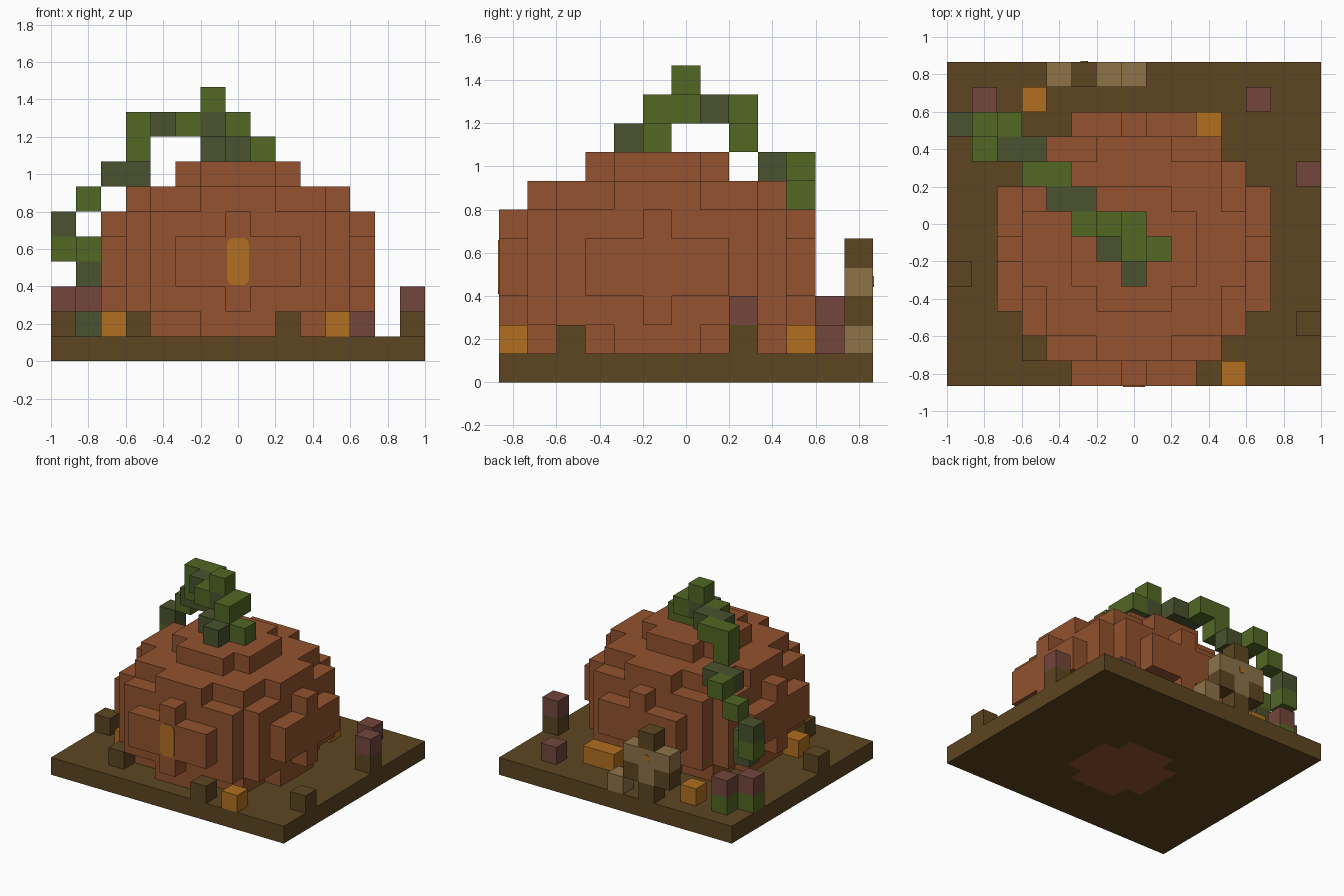
import bpy, bmesh, math
from mathutils import Vector

cube = bpy.data.objects.get("Cube")
if cube:
    bpy.data.objects.remove(cube, do_unlink=True)

U = 2 / 15                      # edge of one block
NX, NY = 15, 13                 # blocks across and deep


def material(name, r, g, b):
    def lin(c):
        c /= 255
        return c / 12.92 if c <= 0.04045 else ((c + 0.055) / 1.055) ** 2.4
    col = (lin(r), lin(g), lin(b), 1)
    m = bpy.data.materials.new(name)
    m.use_nodes = True
    m.diffuse_color = col
    m.node_tree.nodes["Principled BSDF"].inputs["Base Color"].default_value = col
    return m


soil = material("soil brown", 93, 70, 33)
orange = material("pumpkin orange", 147, 82, 46)
amber = material("amber", 177, 111, 33)
maroon = material("maroon", 115, 70, 60)
tan = material("straw tan", 141, 114, 73)
leaf = material("leaf green", 82, 103, 36)
moss = material("moss green", 74, 82, 46)


def finish(name, bm, mat):
    bmesh.ops.remove_doubles(bm, verts=bm.verts, dist=1e-5)
    mesh = bpy.data.meshes.new(name)
    bm.to_mesh(mesh)
    bm.free()
    mesh.materials.append(mat)
    obj = bpy.data.objects.new(name, mesh)
    bpy.context.collection.objects.link(obj)
    return obj


def blocks(name, cells, mat):
    """Join unit blocks into one shell, leaving out faces between neighbours."""
    cells = set(cells)
    bm = bmesh.new()
    for c in cells:
        centre = Vector((c[0] - NX / 2 + .5, c[1] - NY / 2 + .5, c[2] + .5))
        for axis in range(3):
            for s in (-1, 1):
                n = Vector((0, 0, 0))
                n[axis] = s
                if tuple(int(a + b) for a, b in zip(c, n)) in cells:
                    continue
                u = Vector((0, 0, 0))
                u[(axis + 1) % 3] = 1
                v = n.cross(u)
                ring = [u + v, v - u, -u - v, u - v]
                bm.faces.new([bm.verts.new((centre + (n + p) / 2) * U) for p in ring])
    return finish(name, bm, mat)


def plate(name, x, y, z, w, h, r, facing, mat):
    """Thin rounded plate standing on a front or back face."""
    bm = bmesh.new()
    ring = []
    for q, (sx, sz) in enumerate([(1, 1), (-1, 1), (-1, -1), (1, -1)]):
        for t in range(4):
            a = math.pi / 2 * (q + t / 3)
            ring.append(bm.verts.new((x + sx * (w / 2 - r) + r * math.cos(a), y,
                                      z + sz * (h / 2 - r) + r * math.sin(a))))
    face = bm.faces.new(ring)
    out = bmesh.ops.extrude_face_region(bm, geom=[face])
    moved = [g for g in out["geom"] if isinstance(g, bmesh.types.BMVert)]
    bmesh.ops.translate(bm, verts=moved, vec=(0, facing * .005, 0))
    bmesh.ops.recalc_face_normals(bm, faces=bm.faces)
    return finish(name, bm, mat)


# Pumpkin: a blocky flattened ball, sunk one block into the soil
pumpkin = {(i, j, k) for i in range(NX) for j in range(NY) for k in range(8)
           if ((i - 7) ** 2 + (j - 5) ** 2) / 5.5 ** 2 + ((k - 3.5) / 4) ** 2 <= 1}
blocks("pumpkin", pumpkin, orange)
plate("pumpkin_window", 0, -NY / 2 * U, 4 * U, .12, .25, .035, -1, amber)

# Soil slab
slab = {(i, j, 0) for i in range(NX) for j in range(NY)}
blocks("soil_slab", slab - pumpkin, soil)

# Stem and vine
blocks("vine_light", [
    (7, 5, 8), (8, 5, 8), (7, 5, 9), (7, 6, 9), (6, 6, 10), (5, 6, 9),
    (4, 8, 9), (3, 8, 9), (3, 8, 8), (2, 10, 7), (1, 10, 6),
    (0, 10, 4), (1, 9, 4)], leaf)
blocks("vine_dark", [
    (7, 4, 8), (6, 5, 8), (6, 6, 9), (5, 7, 9), (4, 7, 9),
    (3, 9, 7), (2, 9, 7), (0, 10, 5), (1, 9, 3), (1, 10, 1)], moss)

# Flowers on stalks
blocks("flower_stalks", [(1, 11, 1), (0, 10, 1)], leaf)
blocks("flower_heads", [(1, 11, 2), (0, 10, 2), (14, 8, 2), (12, 11, 1)], maroon)

# Small soil mounds and fallen amber pieces
blocks("soil_mounds", [(0, 4, 1), (3, 1, 1), (9, 0, 1), (14, 2, 1), (14, 8, 1)], soil)
blocks("amber_pieces", [(2, 3, 1), (11, 0, 1), (9, 10, 1), (10, 10, 1), (3, 11, 1)], amber)

# Straw figure at the back
blocks("figure_straw", [(5, 12, 2), (5, 12, 3), (4, 12, 3), (6, 12, 3), (7, 12, 1)], tan)
blocks("figure_brown", [(5, 12, 1), (5, 12, 4), (4, 12, 2), (6, 12, 2)], soil)
plate("figure_button", -2 * U, NY / 2 * U, 3.5 * U, .04, .05, .012, 1, amber)
